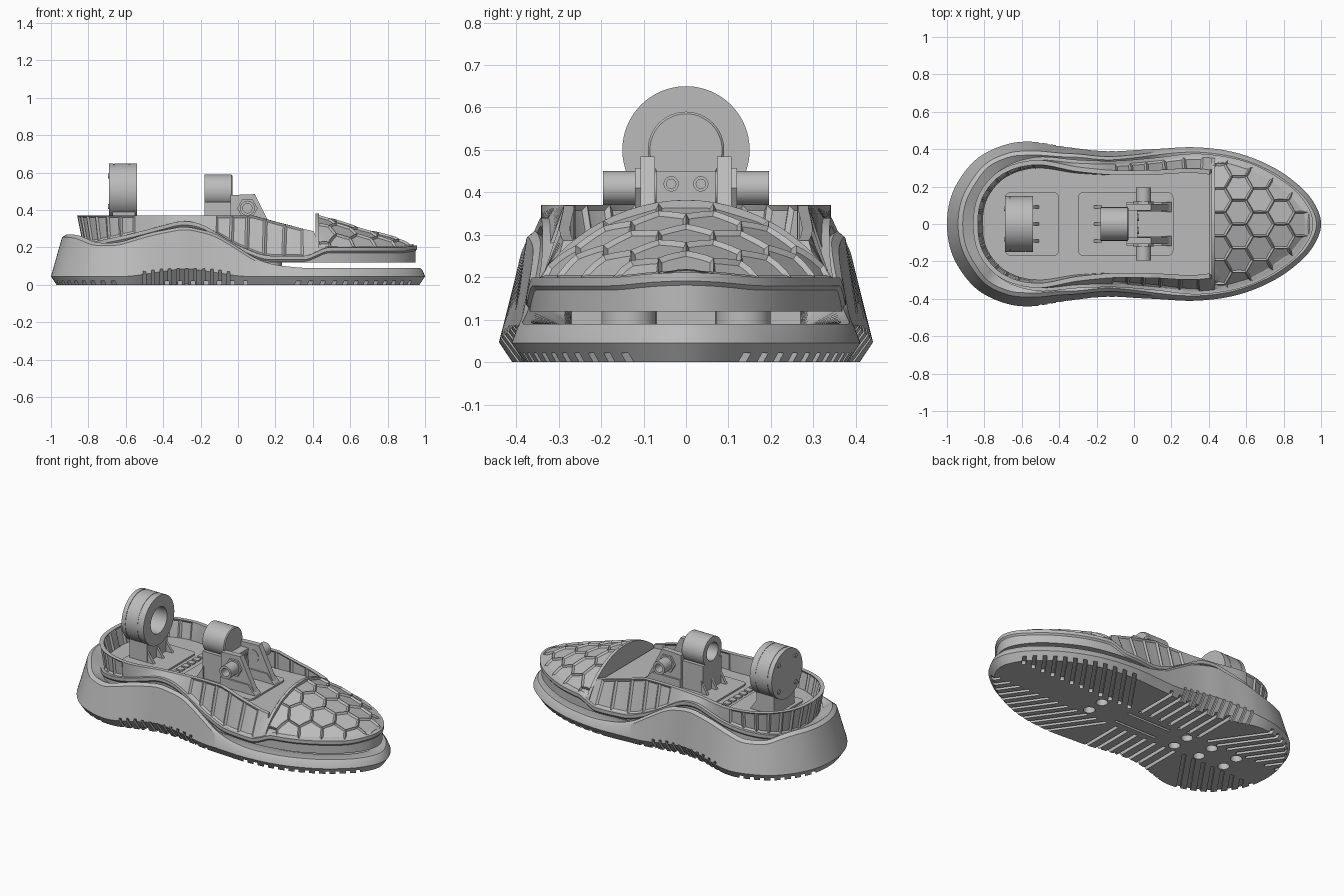
import bpy, bmesh, math
from mathutils import Matrix, Vector

cube = bpy.data.objects.get("Cube")
if cube:
    bpy.data.objects.remove(cube, do_unlink=True)

grey = bpy.data.materials.new("plain grey")
grey.use_nodes = True
tint = (0.5, 0.5, 0.5, 1)
grey.diffuse_color = tint
for node in grey.node_tree.nodes:
    if node.type == 'BSDF_PRINCIPLED':
        node.inputs["Base Color"].default_value = tint


# ---- helpers ----
def activate(obj):
    bpy.ops.object.select_all(action='DESELECT')
    obj.select_set(True)
    bpy.context.view_layer.objects.active = obj


def finish(name, bm, smooth=True):
    mesh = bpy.data.meshes.new(name)
    bm.to_mesh(mesh)
    bm.free()
    mesh.materials.append(grey)
    obj = bpy.data.objects.new(name, mesh)
    bpy.context.collection.objects.link(obj)
    if smooth:
        activate(obj)
        bpy.ops.object.shade_smooth_by_angle(angle=math.radians(32))
    return obj


def loft(bm, rings):
    """Skin closed rings, cap both ends and return the rows of side faces."""
    rows, n = [], len(rings[0])
    vs = [[bm.verts.new(p) for p in ring] for ring in rings]
    for a, b in zip(vs, vs[1:]):
        rows.append([bm.faces.new((a[i], a[(i + 1) % n], b[(i + 1) % n], b[i])) for i in range(n)])
    bm.faces.new(vs[0][::-1])
    bm.faces.new(vs[-1])
    bmesh.ops.recalc_face_normals(bm, faces=bm.faces[:])
    return rows


def lathe(name, axis, centre, profile, sides=48):
    turn = {'x': lambda a, c, s: (a, c, s), 'y': lambda a, c, s: (c, a, s), 'z': lambda a, c, s: (c, s, a)}[axis]
    angles = [math.tau * i / sides for i in range(sides)]
    bm = bmesh.new()
    loft(bm, [[Vector(centre) + Vector(turn(a, r * math.cos(t), r * math.sin(t))) for t in angles]
              for a, r in profile])
    return finish(name, bm)


def prism(name, outline, lo, hi, axis='z'):
    place = {'z': lambda u, v, w: (u, v, w), 'y': lambda u, v, w: (u, w, v), 'x': lambda u, v, w: (w, u, v)}[axis]
    bm = bmesh.new()
    loft(bm, [[place(u, v, w) for u, v in outline] for w in (lo, hi)])
    return finish(name, bm)


def add_box(bm, centre, size, rot=Matrix()):
    bmesh.ops.create_cube(bm, size=1, matrix=Matrix.Translation(centre) @ rot @ Matrix.Diagonal((*size, 1)))


def box(name, x, y, z):
    bm = bmesh.new()
    spans = (x, y, z)
    add_box(bm, [(a + b) / 2 for a, b in spans], [b - a for a, b in spans])
    return finish(name, bm, False)


def cut(obj, bm):
    cutter = finish("cutter", bm, False)
    cutter.hide_render = True
    mod = obj.modifiers.new("cut", 'BOOLEAN')
    mod.operation, mod.solver, mod.object = 'DIFFERENCE', 'EXACT', cutter
    activate(obj)
    bpy.ops.object.modifier_apply(modifier=mod.name)
    bpy.data.objects.remove(cutter, do_unlink=True)


def lerp(table, x):
    if x <= table[0][0]:
        return table[0][1]
    for (a, u), (b, v) in zip(table, table[1:]):
        if x <= b:
            return u + (v - u) * (x - a) / (b - a)
    return table[-1][1]


def soft(table, x):
    return sum(lerp(table, x + d * 0.02) for d in range(-2, 3)) / 5


def outline(half, steps=12):
    """Smooth closed outline from one half; returns points with inward normals and the half width table."""
    ctrl = [Vector(p) for p in half + [(x, -y) for x, y in half[-2:0:-1]]]
    n, pts = len(ctrl), []
    for i in range(n):
        a, b, c, d = (ctrl[(i + k) % n] for k in (-1, 0, 1, 2))
        for s in range(steps):
            t = s / steps
            pts.append(b + (c - a) * t / 2 + (a - b * 2.5 + c * 2 - d / 2) * t * t
                       + (b * 1.5 - a / 2 - c * 1.5 + d / 2) * t ** 3)
    m, out = len(pts), []
    for i, p in enumerate(pts):
        t = (pts[(i + 1) % m] - pts[i - 1]).normalized()
        out.append((p, Vector((t.y, -t.x))))
    table = sorted((p.x, max(p.y, 0)) for p in pts[:(len(half) - 1) * steps + 1])
    return out, table


def ring(line, inset, height):
    return [(*(p + nrm * inset(p.x)), height(p.x)) for p, nrm in line]


# ---- sole: a tray with a wavy wall and an arched waist ----
sole_line, sole_w = outline([(-1, 0), (-.965, .18), (-.85, .34), (-.7, .42), (-.55, .44), (-.35, .41), (-.15, .39),
                             (.1, .4), (.33, .41), (.55, .38), (.75, .3), (.9, .19), (.975, .09), (1, 0)])
sole_top = lambda x: soft([(-.93, .27), (-.8, .225), (-.65, .225), (-.45, .28), (-.28, .315), (-.13, .28), (0, .2),
                           (.1, .135), (.2, .105), (.35, .09)], x)
arch = lambda x: soft([(-.58, .045), (-.28, .09), (.02, .045)], x)
bevel = lambda x: soft([(-.58, .03), (-.28, .07), (.02, .03)], x)
lean = lambda x: soft([(-.6, .33), (-.28, .15), (0, .2), (.3, .33)], x) * (sole_top(x) - arch(x))
deep = lambda x: lerp([(-.8, .18), (-.5, .12), (1, .1)], x)
bm = bmesh.new()
loft(bm, [ring(sole_line, bevel, lambda x: 0), ring(sole_line, lambda x: 0, arch),
          ring(sole_line, lambda x: lean(x) * .8, lambda x: sole_top(x) - .015),
          ring(sole_line, lambda x: lean(x) + .01, sole_top),
          ring(sole_line, deep, lambda x: max(.086, sole_top(x) - .05)),
          ring(sole_line, lambda x: deep(x) + .01, lambda x: .08)])
sole = finish("sole", bm, False)

# tread grooves: swept forward at the toe, straight at the waist, swept back at the heel
bm = bmesh.new()
starts = [(.12 + .07 * i, 35) for i in range(12)] + [(.04 - .07 * i, 0) for i in range(7)] \
    + [(-.45 - .07 * i, -35) for i in range(8)]
for x, angle in starts:
    slope = math.radians(angle)
    reach = 0
    while abs(x + reach * math.sin(slope)) < 1 and .1 + reach * math.cos(slope) < lerp(sole_w, x + reach * math.sin(slope)):
        reach += .01
    if reach < .04:
        continue
    reach += .03
    for side in (1, -1):
        mid = (x + reach / 2 * math.sin(slope), side * (.1 + reach / 2 * math.cos(slope)), 0)
        add_box(bm, mid, (.022, reach, .044), Matrix.Rotation(-slope * side, 4, 'Z'))
for x in (-.7, -.52, -.34, .28):
    for y in (-.055, .055):
        bmesh.ops.create_cone(bm, cap_ends=True, segments=20, radius1=.033, radius2=.033, depth=.1,
                              matrix=Matrix.Translation((x, y, 0)))
for y in (-.055, .055):
    add_box(bm, (-.06, y, 0), (.3, .015, .03))
cut(sole, bm)

# ribs rising up the arched waist
bm = bmesh.new()
for i in range(11):
    x = -.5 + .045 * i
    for side in (1, -1):
        tilt = math.atan2(arch(x), bevel(x)) * side
        add_box(bm, (x, side * (lerp(sole_w, x) - bevel(x) / 2), arch(x) / 2), (.016, .11, .024),
                Matrix.Rotation(tilt, 4, 'X'))
cut(sole, bm)
activate(sole)
bpy.ops.object.shade_smooth_by_angle(angle=math.radians(32))

# spacers between sole and upper
box("sole_core", (-.75, .16), (-.27, .27), (.07, .13))
for side in (1, -1):
    lathe("sole_column", 'z', (.17, side * .135, 0), [(.07, .065), (.13, .065)])

# ---- upper: band, ribbed wall and rolled rim ----
upper_line, upper_w = outline([(-.84, 0), (-.81, .16), (-.7, .29), (-.52, .35), (-.3, .335), (-.1, .33), (.1, .345),
                               (.35, .368), (.6, .325), (.8, .22), (.91, .11), (.95, 0)])
band = lambda x: soft([(-.82, .22), (-.58, .27), (-.3, .345), (-.2, .33), (0, .21), (.14, .155), (.4, .155),
                       (.44, .2), (.9, .2), (.95, .215)], x)
rim = lambda x: max(band(x) + .005, lerp([(.08, .37), (.2, .335), (.35, .3), (.42, .285), (.44, .2)], x))
tuck = lambda x: lerp([(-.84, -.02), (-.7, -.005), (-.5, .01), (-.3, .03), (0, .05), (.3, .07), (.42, .075),
                       (.46, .02)], x)
foot = lambda x: tuck(x) + .025 + lerp([(-.8, .03), (-.5, .02), (-.1, 0)], x)
bm = bmesh.new()
rows = loft(bm, [ring(upper_line, lambda x: 0, lambda x: .12),
                 ring(upper_line, lambda x: 0, lambda x: max(.125, band(x) - .03)),
                 ring(upper_line, lambda x: -.008, lambda x: max(.13, band(x) - .02)),
                 ring(upper_line, lambda x: -.008, band),
                 ring(upper_line, lambda x: .01, band),
                 ring(upper_line, tuck, rim),
                 ring(upper_line, lambda x: tuck(x) + .025, rim),
                 ring(upper_line, foot, lambda x: min(.25, rim(x) - .02)),
                 ring(upper_line, foot, lambda x: .15)])
span = 5
for row in (rows[4], rows[6]):
    for start in range(0, len(row) - span + 1, span):
        panel = row[start:start + span]
        xs = [v.co.x for f in panel for v in f.verts]
        if all(rim(x) - band(x) > .05 and (x < -.5 or -.12 < x < .4) for x in xs):
            bmesh.ops.inset_region(bm, faces=panel, thickness=.011, depth=-.009, use_even_offset=True)
finish("upper_shell", bm)

# inner deck
deck = .265
edge = [p + nrm * (foot(p.x) - .006) for p, nrm in upper_line if p.x < .43]
prism("inner_deck", edge, deck - .03, deck)


def rounded(x0, x1, y, r=.03):
    pts = []
    for cx, cy, quarter in ((x1 - r, y - r, 0), (x0 + r, y - r, 1), (x0 + r, r - y, 2), (x1 - r, r - y, 3)):
        for k in range(6):
            t = (quarter + k / 5) * math.pi / 2
            pts.append((cx + r * math.cos(t), cy + r * math.sin(t)))
    return pts


prism("rear_mount_plate", rounded(-.69, -.4, .17), deck - .01, deck + .01)
prism("front_mount_plate", rounded(-.3, .21, .17), deck - .01, deck + .01)
for i in range(7):
    y = (i - 3) * .052
    prism("deck_stud", [(u, v + y) for u, v in rounded(-.375, -.335, .019, .006)], deck - .01, deck + .008)

# ---- toe cap: domed core with a honeycomb skin ----
toe_x, tip_x = .42, .938
ridge = [(.42, .382), (.55, .342), (.65, .31), (.76, .28), (.9, .243), (.945, .215)]
toe_w = lambda x: max(.01, lerp(upper_w, x) - .01)


def dome(x, y):
    t = min(1, abs(y) / toe_w(x))
    return band(x) + max(0, lerp(ridge, x) - band(x)) * (1 - t * t) ** .75


def clamp(p):
    """Pull a point towards the cap centre until it lies on the cap."""
    inside = lambda q: toe_x <= q.x <= tip_x and abs(q.y) <= toe_w(q.x)
    centre = Vector((.6, 0))
    if inside(p):
        return p
    lo, hi = 0, 1
    for _ in range(20):
        m = (lo + hi) / 2
        lo, hi = (m, hi) if inside(centre.lerp(p, m)) else (lo, m)
    return centre.lerp(p, lo)


bm = bmesh.new()
slices = []
for i in range(25):
    x = toe_x + (tip_x - toe_x) * i / 24
    ys = [-math.cos(math.pi * k / 28) * toe_w(x) for k in range(29)]
    slices.append([(x, y, dome(x, y) - .022) for y in ys] + [(x, ys[-1], .14), (x, ys[0], .14)])
loft(bm, slices)
finish("toe_cap_core", bm)

bm = bmesh.new()
cell, cells = .075, []
for col in range(8):
    for line in range(-4, 5):
        mid = Vector((.45 + col * cell * 1.5, (line + (col % 2) / 2) * cell * math.sqrt(3)))
        corners = [mid + Vector((math.cos(k * math.pi / 3), math.sin(k * math.pi / 3))) * cell for k in range(6)]
        pts = [corners[k].lerp(corners[(k + 1) % 6], s / 3) for k in range(6) for s in range(3)]
        if not any((clamp(p) - p).length < 1e-6 for p in pts):
            continue
        face = bm.faces.new([bm.verts.new((q.x, q.y, dome(q.x, q.y))) for q in map(clamp, pts)])
        face.normal_update()
        if face.calc_area() > .002:
            cells.append(face)
bmesh.ops.inset_individual(bm, faces=cells, thickness=.009, depth=-.011, use_even_offset=False)
finish("toe_cap_honeycomb", bm, False)

arc = [-math.cos(math.pi * k / 32) * toe_w(toe_x) for k in range(33)]
prism("toe_cap_back_wall", [(y, dome(toe_x, y)) for y in arc] + [(arc[-1], .15), (arc[0], .15)],
      toe_x - .006, toe_x + .012, 'x')

# ---- rear ring housing ----
hub = .5
lathe("rear_ring", 'x', (0, 0, hub), [(-.69, .15), (-.665, .15), (-.665, .147), (-.66, .147), (-.66, .15), (-.582, .15),
                                     (-.582, .148), (-.578, .148), (-.578, .15), (-.54, .15), (-.54, .08), (-.65, .08)], 64)
box("rear_pedestal", (-.67, -.55), (-.1, .1), (deck, .39))
for k in range(4):
    t = math.pi * (k + .5) / 2
    lathe("rear_screw", 'x', (0, .115 * math.cos(t), hub + .115 * math.sin(t)), [(-.695, .013), (-.68, .013)], 12)
for y in (-.09, 0, .09):
    prism("rear_gusset", [(-.56, deck), (-.56, .35), (-.5, deck)], y - .008, y + .008, 'y')
    prism("front_gusset", [(-.17, deck), (-.17, .35), (-.22, deck)], y - .008, y + .008, 'y')

# ---- front bracket with cross pin ----
lathe("front_ring", 'x', (0, 0, hub), [(-.03, .085), (-.035, .09), (-.18, .09), (-.18, .055), (-.06, .055)])
box("front_pedestal", (-.18, -.03), (-.09, .09), (deck, .442))
box("bracket_web", (-.04, .02), (-.08, .08), (deck, .45))
for side in (1, -1):
    prism("bracket_cheek", [(-.04, deck), (-.04, .48), (.09, .485), (.2, deck)], side * .073, side * .107, 'y')
    prism("cheek_foot", [(-.04, deck), (-.04, .33), (.15, .33), (.21, deck)], side * .065, side * .118, 'y')
    lathe("pin_collar", 'y', (.05, 0, .41), [(side * .1, .055), (side * .12, .055)], 6)
    lathe("cross_pin", 'y', (.05, 0, .41), [(side * .07, .04), (side * .195, .04), (side * .195, .025),
                                           (side * .14, .025)], 32)
    lathe("bracket_screw", 'x', (0, side * .035, .42), [(.015, .018), (.027, .018), (.027, .011), (.018, .011)], 20)
